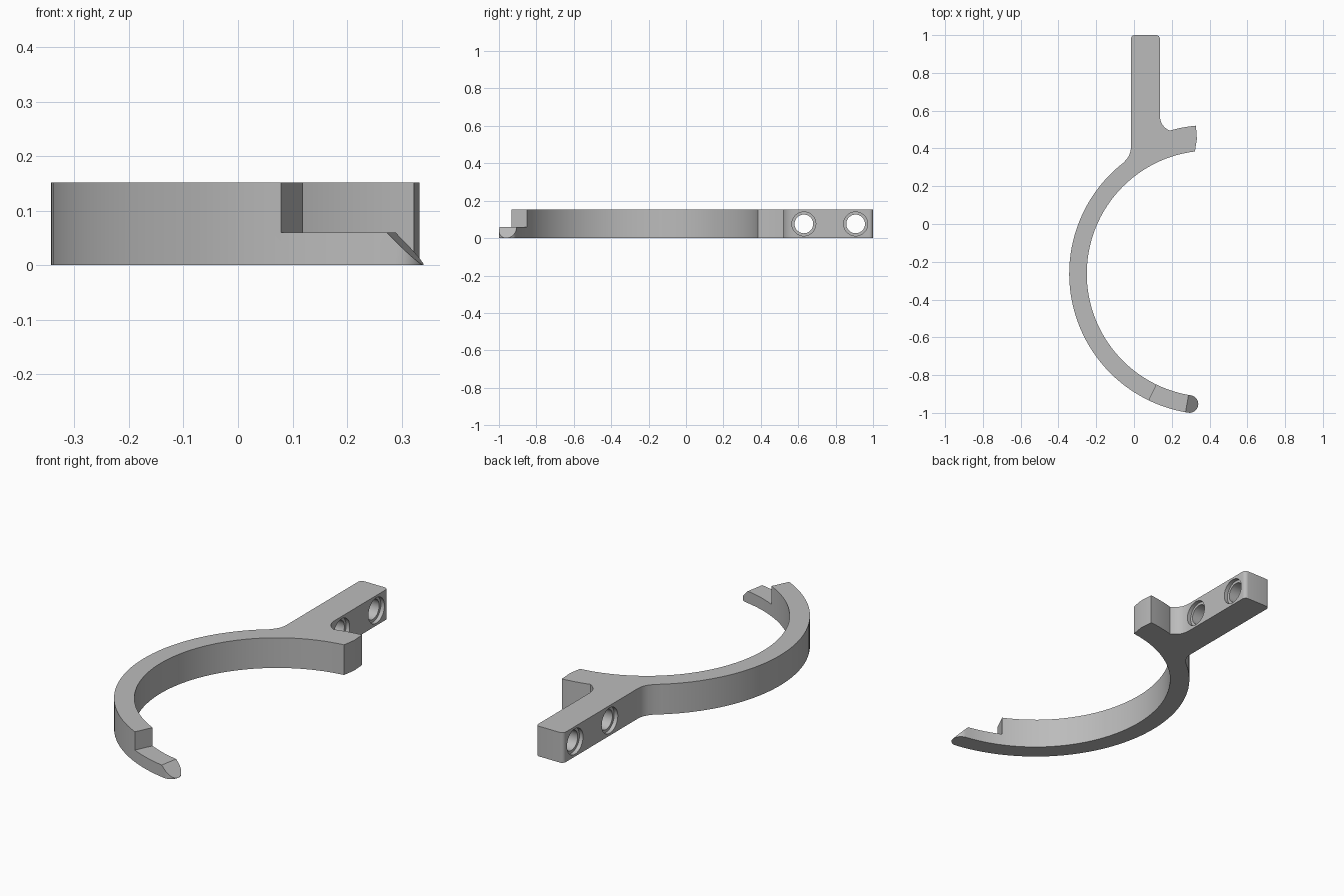
import bpy, bmesh
from math import sin, cos, radians, pi
from mathutils import Vector, Matrix

cube = bpy.data.objects.get("Cube")
if cube:
    bpy.data.objects.remove(cube, do_unlink=True)

HEIGHT = 0.152
CX, CY = 0.402, -0.263            # centre of the hook arc
R_IN, R_OUT, R_STUB = 0.652, 0.745, 0.787
R_MID, R_TIP = (R_IN + R_OUT) / 2, (R_OUT - R_IN) / 2
LIP_Z = 0.06

grey = bpy.data.materials.new("plain grey")
grey.use_nodes = True
grey.diffuse_color = (0.5, 0.5, 0.5, 1)
grey.node_tree.nodes["Principled BSDF"].inputs["Base Color"].default_value = (0.5, 0.5, 0.5, 1)


def polar(r, deg, cx=CX, cy=CY):
    return (cx + r * cos(radians(deg)), cy + r * sin(radians(deg)))


def arc(r, a0, a1, n, cx=CX, cy=CY):
    return [polar(r, a0 + (a1 - a0) * i / n, cx, cy) for i in range(n + 1)]


def bezier(p, q, r, n=8):
    """Fillet curve from p to r, tangent towards q."""
    p, q, r = Vector(p), Vector(q), Vector(r)
    return [tuple(p * (1 - t) ** 2 + q * 2 * t * (1 - t) + r * t * t)
            for t in [i / n for i in range(n + 1)]]


def finish(bm, name):
    bmesh.ops.recalc_face_normals(bm, faces=bm.faces)
    mesh = bpy.data.meshes.new(name)
    bm.to_mesh(mesh)
    bm.free()
    mesh.materials.append(grey)
    obj = bpy.data.objects.new(name, mesh)
    bpy.context.collection.objects.link(obj)
    return obj


def prism(name, points, z0, z1, matrix=Matrix()):
    bm = bmesh.new()
    face = bm.faces.new([bm.verts.new((x, y, z0)) for x, y in points])
    out = bmesh.ops.extrude_face_region(bm, geom=[face])
    top = [v for v in out["geom"] if isinstance(v, bmesh.types.BMVert)]
    bmesh.ops.translate(bm, verts=top, vec=(0, 0, z1 - z0))
    bm.transform(matrix)
    return finish(bm, name)


def cylinder_x(name, x0, x1, y, z, r):
    bm = bmesh.new()
    place = Matrix.Translation(((x0 + x1) / 2, y, z)) @ Matrix.Rotation(pi / 2, 4, "Y")
    bmesh.ops.create_cone(bm, cap_ends=True, segments=40, radius1=r, radius2=r,
                          depth=x1 - x0, matrix=place)
    return finish(bm, name)


# Outline: inner arc, rounded tip, outer arc, arm with fillets, short stub
ARM_L, ARM_R, CORNER = -0.016, 0.137, 0.02
TIP_A = 261.1
tip = polar(R_MID, TIP_A)
outline = arc(R_IN, 97, TIP_A, 56)
outline += arc(R_TIP, TIP_A - 180, TIP_A - 360, 16, *tip)[1:-1]
outline += arc(R_OUT, TIP_A, 127.5, 48)
outline += bezier((-0.05, 0.333), (ARM_L, 0.362), (ARM_L, 0.41))[1:]
outline += arc(CORNER, 180, 90, 6, ARM_L + CORNER, 1 - CORNER)
outline += arc(CORNER, 90, 0, 6, ARM_R - CORNER, 1 - CORNER)
outline += bezier((ARM_R, 0.575), (ARM_R, 0.52), polar(R_STUB, 105.8))
outline += arc(R_STUB, 105, 95.4, 5)
outline += [(0.333, 0.45)]
hook = prism("hook_bracket", outline, 0, HEIGHT)

# Step in the lower end of the hook
cutters = [prism("step_cutter", [polar(0.5, 244.3), polar(0.9, 244.3),
                                 polar(0.95, 275), polar(0.5, 275)], LIP_Z, 0.3)]

# Slanted tip: triangle in the tangent/height plane, extruded radially
out_dir = Vector((cos(radians(260)), sin(radians(260)), 0))
tangent = Vector((-out_dir.y, out_dir.x, 0))
base = Vector((CX, CY, 0))
frame = Matrix((tangent, (0, 0, 1), out_dir)).transposed().to_4x4()
frame.translation = base
cutters.append(prism("tip_cutter", [(-0.02, LIP_Z + 0.02), (0.08, LIP_Z - 0.08),
                                    (0.2, -0.02), (0.2, LIP_Z + 0.02)], 0.5, 0.9, frame))

# Two through holes, counterbored from both sides
DEPTH = 0.02
for y in (0.63, 0.907):
    cutters.append(cylinder_x("hole_cutter", -0.2, 0.3, y, HEIGHT / 2, 0.05))
    cutters.append(cylinder_x("bore_cutter", -0.2, ARM_L + DEPTH, y, HEIGHT / 2, 0.064))
    cutters.append(cylinder_x("bore_cutter", ARM_R - DEPTH, 0.3, y, HEIGHT / 2, 0.064))

bpy.ops.object.select_all(action="DESELECT")
bpy.context.view_layer.objects.active = hook
hook.select_set(True)
for cutter in cutters:
    cutter.hide_render = True
    mod = hook.modifiers.new(cutter.name, "BOOLEAN")
    mod.operation = "DIFFERENCE"
    mod.solver = "EXACT"
    mod.object = cutter
    bpy.ops.object.modifier_apply(modifier=mod.name)
    bpy.data.objects.remove(cutter, do_unlink=True)

bpy.ops.object.shade_smooth_by_angle(angle=radians(30))
